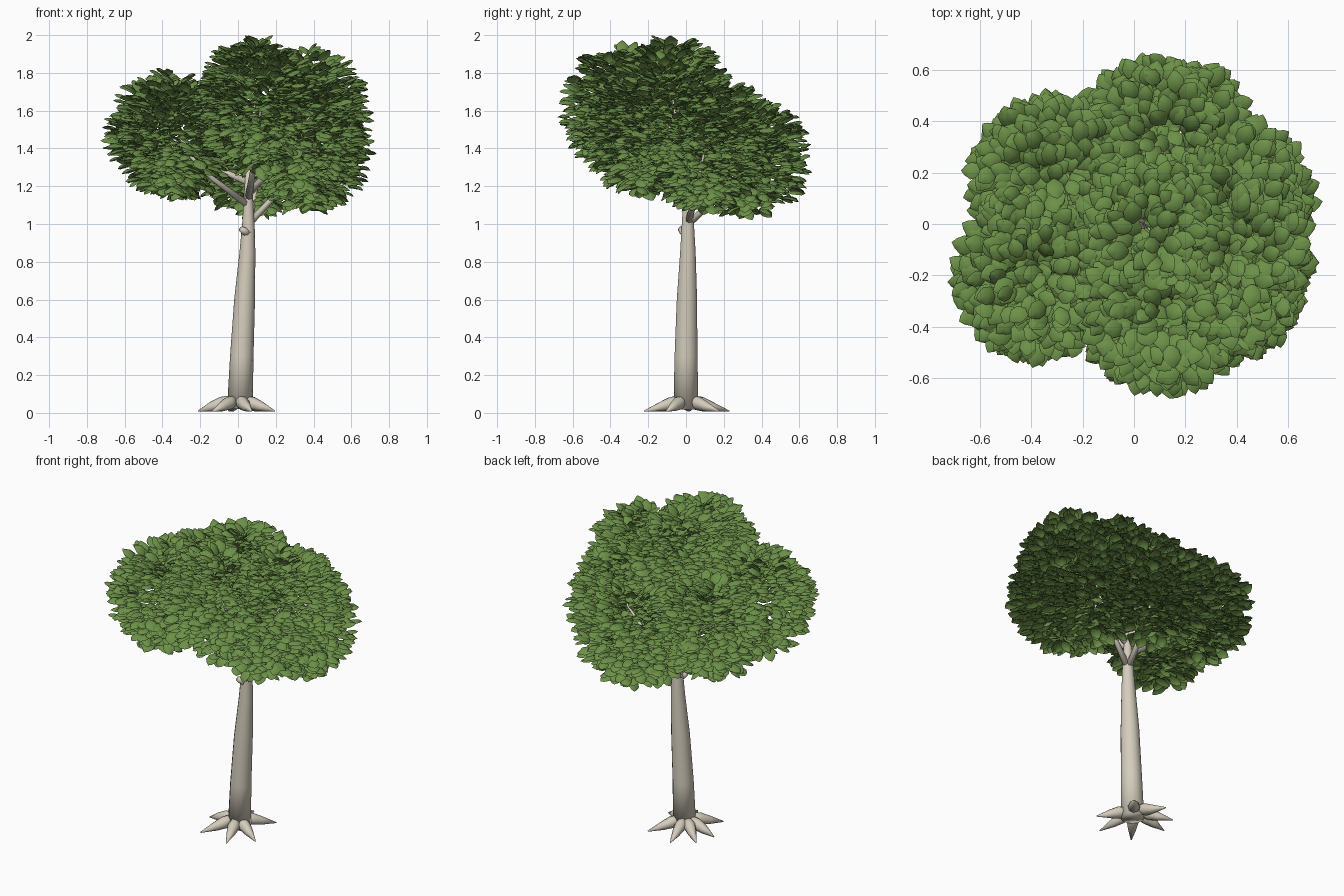
import bpy, bmesh, math, random
from mathutils import Vector, Matrix

random.seed(7)
if "Cube" in bpy.data.objects:
    bpy.data.objects.remove(bpy.data.objects["Cube"], do_unlink=True)


def make_material(name, rgb):
    mat = bpy.data.materials.new(name)
    mat.use_nodes = True
    mat.diffuse_color = (*rgb, 1)
    mat.node_tree.nodes["Principled BSDF"].inputs["Base Color"].default_value = (*rgb, 1)
    return mat


bark = make_material("pale bark", (0.66, 0.61, 0.51))
green = make_material("leaf green", (0.15, 0.28, 0.065))


def finish(name, bm, mat):
    mesh = bpy.data.meshes.new(name)
    bm.to_mesh(mesh)
    bm.free()
    mesh.materials.append(mat)
    for face in mesh.polygons:
        face.use_smooth = True
    obj = bpy.data.objects.new(name, mesh)
    bpy.context.collection.objects.link(obj)
    return obj


def tube(name, path, sides=12):
    """Tapered tube through (x, y, z, radius) stations."""
    bm = bmesh.new()
    pts = [Vector(p[:3]) for p in path]
    rings = []
    for i, p in enumerate(pts):
        axis = pts[min(i + 1, len(pts) - 1)] - pts[max(i - 1, 0)]
        rot = Vector((0, 0, 1)).rotation_difference(axis)
        ring = []
        for k in range(sides):
            a = math.tau * k / sides
            ring.append(bm.verts.new(p + rot @ Vector((math.cos(a), math.sin(a), 0)) * path[i][3]))
        rings.append(ring)
    for lo, hi in zip(rings, rings[1:]):
        for k in range(sides):
            n = (k + 1) % sides
            bm.faces.new((lo[k], lo[n], hi[n], hi[k]))
    bm.faces.new(rings[0][::-1])
    bm.faces.new(rings[-1])
    return finish(name, bm, bark)


# Trunk and the stub of a cut twig
tube("trunk", [(0.01, 0, 0.02, 0.068), (0.02, 0, 0.3, 0.062), (0.035, 0.005, 0.6, 0.055),
               (0.05, 0.01, 0.85, 0.042), (0.055, 0.01, 1.0, 0.033), (0.055, 0.01, 1.15, 0.024),
               (0.06, 0, 1.3, 0.018)], 14)
tube("cut_twig", [(0.055, 0, 0.95, 0.026), (0.03, -0.02, 0.965, 0.02), (0.015, -0.03, 0.975, 0.014)], 8)

# Roots fanned around the foot
for i, angle in enumerate((50, 102, 140, 175, 234, 288, 332)):
    a = math.radians(angle)
    reach = 0.21 + 0.025 * abs(math.sin(a))
    stations = [(0.03, 0.066, 0.012), (0.05, 0.062, 0.03), (0.085, 0.05, 0.036),
                (0.14, 0.033, 0.026), (reach, 0.009, 0.003)]
    tube(f"root_{i + 1}", [(r * math.cos(a), r * math.sin(a), z, w) for r, z, w in stations], 8)

# Foliage clumps: centre, then radii
clumps = [
    ((-0.37, -0.20, 1.48), (0.32, 0.32, 0.33)),
    ((0.12, -0.33, 1.61), (0.34, 0.32, 0.35)),
    ((0.38, -0.10, 1.57), (0.31, 0.34, 0.36)),
    ((0.12, 0.33, 1.35), (0.35, 0.32, 0.31)),
    ((-0.31, 0.18, 1.45), (0.33, 0.31, 0.31)),
    ((0.09, -0.07, 1.66), (0.30, 0.30, 0.33)),
    ((0.37, 0.10, 1.40), (0.32, 0.32, 0.34)),
    ((0.35, -0.23, 1.48), (0.30, 0.30, 0.32)),
]

# Branches, one into each clump
for i, (c, r) in enumerate(clumps):
    c = Vector(c)
    start = Vector((0.055, 0.01, 1.0 if c.z < 1.42 else 1.1 + 0.03 * i))
    mid = start.lerp(c, 0.45) - Vector((0, 0, 0.03))
    tube(f"branch_{i + 1}", [(*start, 0.02), (*mid, 0.014), (*c, 0.005)], 8)

# Leaf: roof-folded blade with a raised midrib, tip along +x
blade = [(-0.044, 0.012), (-0.024, 0.031), (0.008, 0.035), (0.032, 0.018)]


def add_leaf(bm, matrix):
    rib = [bm.verts.new(matrix @ Vector((x, 0, 0.01 - 5 * x * x))) for x, w in blade]
    tip = bm.verts.new(matrix @ Vector((0.047, 0, -0.006)))
    for side in (1, -1):
        edge = [bm.verts.new(matrix @ Vector((x, side * w, -0.006 - 3 * x * x))) for x, w in blade]
        for k in range(len(blade) - 1):
            quad = (rib[k], rib[k + 1], edge[k + 1], edge[k])
            bm.faces.new(quad if side > 0 else quad[::-1])
        end = (rib[-1], tip, edge[-1])
        bm.faces.new(end if side > 0 else end[::-1])


def depth(p, clump):
    return Vector([(p[k] - clump[0][k]) / clump[1][k] for k in range(3)]).length


for i, clump in enumerate(clumps):
    bm = bmesh.new()
    for _ in range(760):
        d = Vector([random.gauss(0, 1) for k in range(3)]).normalized()
        shell = random.uniform(0.12, 1) ** 0.3
        p = Vector([clump[0][k] + d[k] * clump[1][k] * shell for k in range(3)])
        buried = any(depth(p, other) < 0.5 for other in clumps if other is not clump)
        around_stem = math.hypot(p.x - 0.04, p.y) < (0.12 if p.z < 1.34 else 0.05)
        if buried or around_stem or p.z > 1.98:
            continue
        # Leaves fan outwards, rising near the top and drooping near the bottom
        yaw = math.atan2(d.y, d.x) + random.gauss(0, 0.45)
        pitch = 0.4 * math.asin(d.z) + random.gauss(0, 0.16)
        m = (Matrix.Translation(p) @ Matrix.Rotation(yaw, 4, 'Z') @ Matrix.Rotation(-pitch, 4, 'Y')
             @ Matrix.Rotation(random.gauss(0, 0.18), 4, 'X') @ Matrix.Scale(random.uniform(0.85, 1.1), 4))
        add_leaf(bm, m)
    finish(f"leaf_clump_{i + 1}", bm, green)
